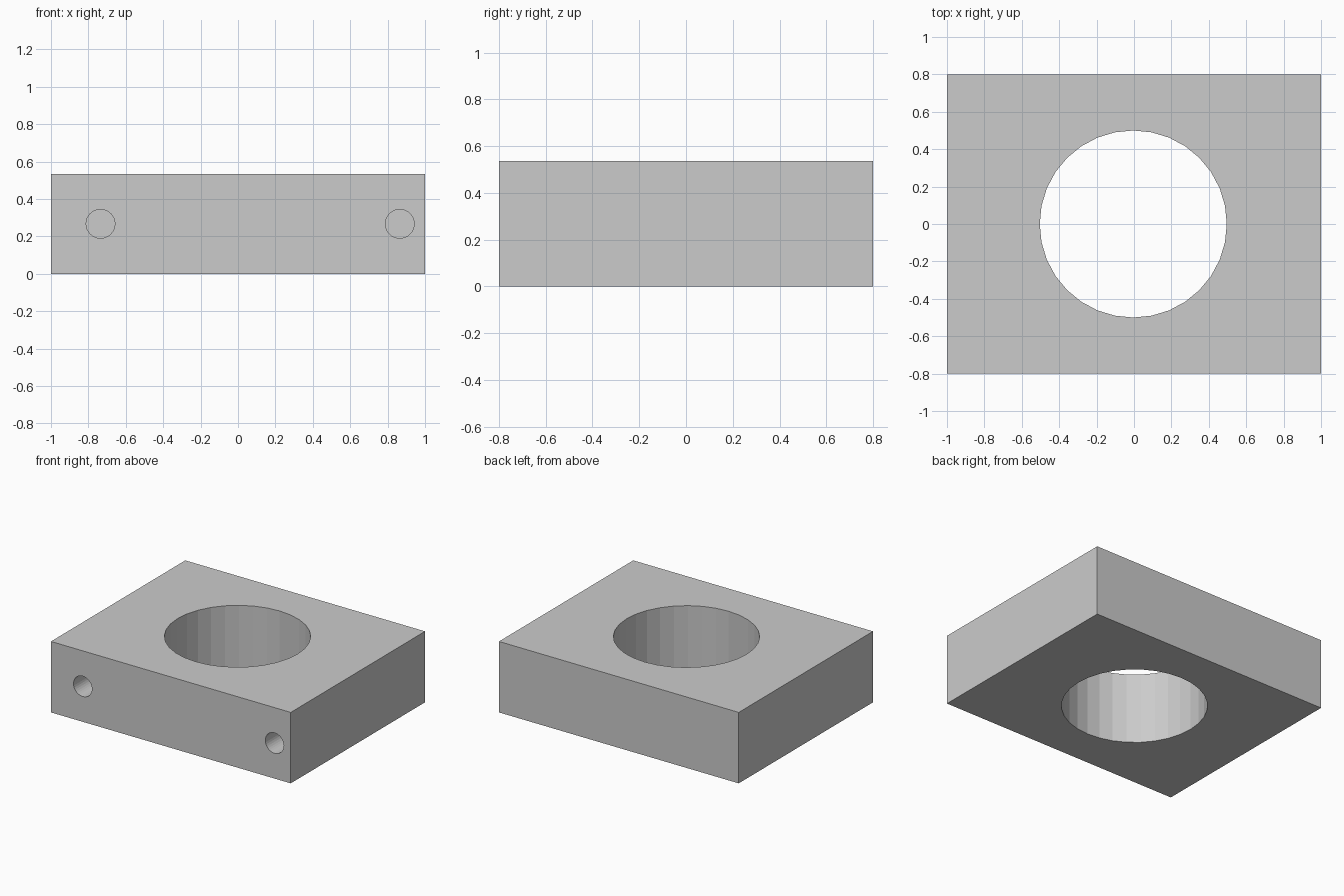
import bpy
import math

if "Cube" in bpy.data.objects:
    bpy.data.objects.remove(bpy.data.objects["Cube"])

W, D, H = 2.0, 1.6, 0.535

# Main block
bpy.ops.mesh.primitive_cube_add(size=1, location=(0, 0, H / 2))
block = bpy.context.object
block.name = "bored_block"
block.scale = (W, D, H)
bpy.ops.object.transform_apply(location=False, rotation=False, scale=True)


def drill(name, radius, depth, location, rotation, sides):
    """Cut a cylindrical hole in the block and remove the cutter."""
    bpy.ops.mesh.primitive_cylinder_add(vertices=sides, radius=radius, depth=depth,
                                        location=location, rotation=rotation)
    cutter = bpy.context.object
    cutter.name = name
    cutter.hide_render = True
    mod = block.modifiers.new(name, 'BOOLEAN')
    mod.operation = 'DIFFERENCE'
    mod.solver = 'EXACT'
    mod.object = cutter
    bpy.context.view_layer.objects.active = block
    bpy.ops.object.modifier_apply(modifier=mod.name)
    bpy.data.objects.remove(cutter, do_unlink=True)


# Large vertical bore right through the block
drill("bore_cutter", 0.5, H * 3, (-0.004, 0, H / 2), (0, 0, 0), 32)

# Two blind pin holes in the front face
HOLE_DEPTH = 0.5
for x in (-0.735, 0.865):
    drill("pin_hole_cutter", 0.077, HOLE_DEPTH * 2, (x, -D / 2, H / 2),
          (math.pi / 2, 0, 0), 32)
